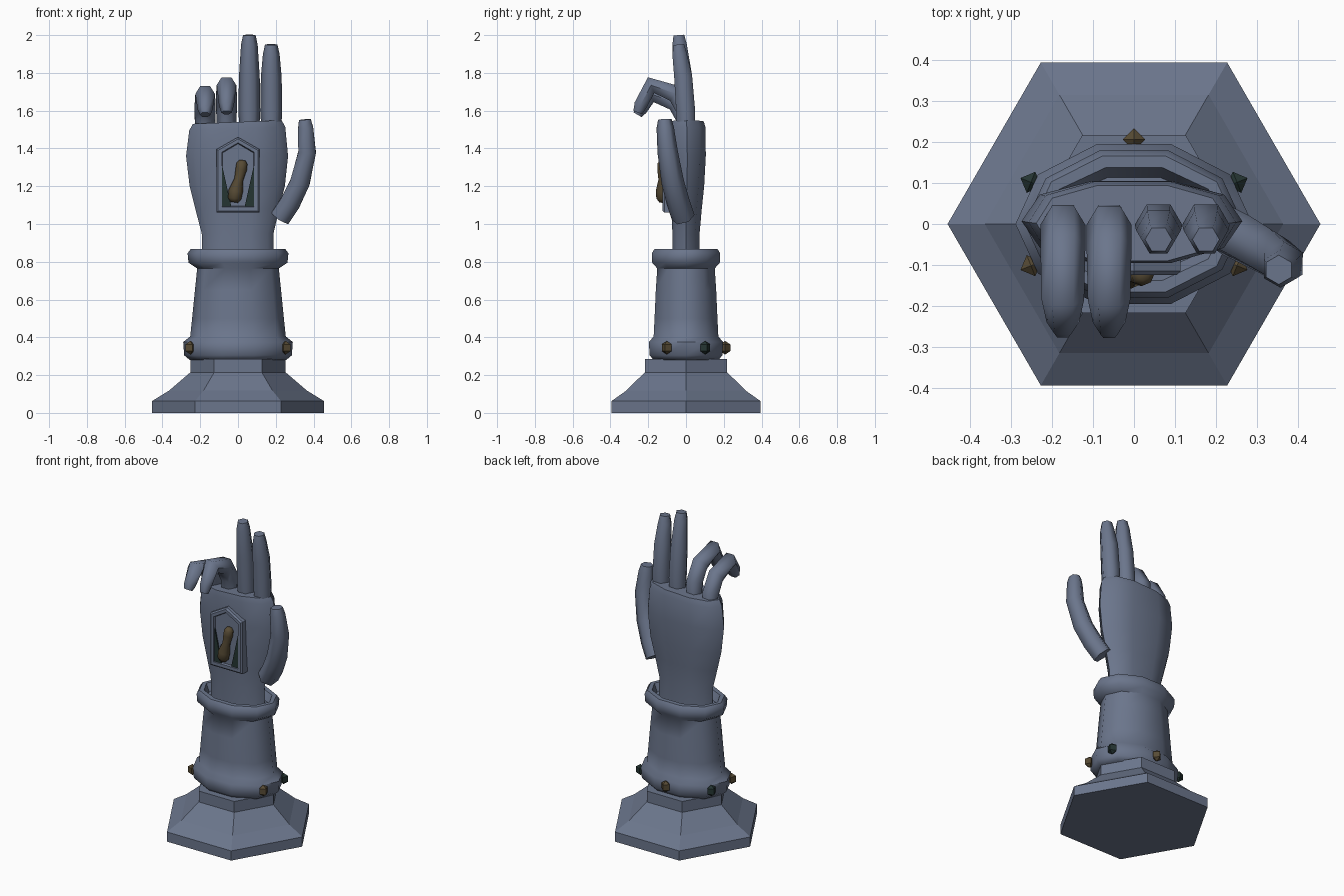
import bpy, bmesh, math
from mathutils import Vector

if "Cube" in bpy.data.objects:
    bpy.data.objects.remove(bpy.data.objects["Cube"])


def material(name, rgb):
    m = bpy.data.materials.new(name)
    m.diffuse_color = (*rgb, 1)
    m.use_nodes = True
    m.node_tree.nodes["Principled BSDF"].inputs["Base Color"].default_value = m.diffuse_color
    return m


STONE = material("blue_grey_stone", (0.147, 0.18, 0.262))
BRONZE = material("dark_bronze", (0.095, 0.07, 0.035))
GREEN = material("dark_green", (0.018, 0.035, 0.032))


def loft(name, rings, mat, smooth=None):
    """Skin a list of equal-length point rings and cap both ends."""
    bm = bmesh.new()
    vs = [[bm.verts.new(p) for p in r] for r in rings]
    n = len(vs[0])
    for a, b in zip(vs, vs[1:]):
        for i in range(n):
            j = (i + 1) % n
            bm.faces.new((a[i], a[j], b[j], b[i]))
    bm.faces.new(vs[0][::-1])
    bm.faces.new(vs[-1])
    bmesh.ops.recalc_face_normals(bm, faces=bm.faces)
    me = bpy.data.meshes.new(name)
    bm.to_mesh(me)
    bm.free()
    me.materials.append(mat)
    ob = bpy.data.objects.new(name, me)
    bpy.context.collection.objects.link(ob)
    if smooth:
        bpy.ops.object.select_all(action='DESELECT')
        bpy.context.view_layer.objects.active = ob
        ob.select_set(True)
        bpy.ops.object.shade_smooth_by_angle(angle=math.radians(smooth))
    return ob


def ellipse(n, rx, ry, z, cx=0, cy=0, power=1.0, tilt=0.0):
    pts = []
    for i in range(n):
        a = 2 * math.pi * i / n
        c, s = math.cos(a), math.sin(a)
        x = cx + rx * math.copysign(abs(c) ** power, c)
        y = cy + ry * math.copysign(abs(s) ** power, s)
        pts.append((x, y, z + tilt * x))
    return pts


def tube(name, path, radii, ref, mat, n=6, smooth=65):
    """Sweep an n-sided section along a path."""
    pts = [Vector(p) for p in path]
    rings = []
    for i, p in enumerate(pts):
        d1 = (p - pts[max(i - 1, 0)]).normalized()
        d2 = (pts[min(i + 1, len(pts) - 1)] - p).normalized()
        t = (d1 + d2).normalized()
        u = Vector(ref)
        u = (u - t * u.dot(t)).normalized()
        v = t.cross(u)
        rings.append([p + radii[i] * (u * math.cos(2 * math.pi * k / n) +
                                      v * math.sin(2 * math.pi * k / n)) for k in range(n)])
    return loft(name, rings, mat, smooth)


# Hexagonal plinth
loft("plinth", [ellipse(6, r, r, z) for r, z in
                [(0.456, 0), (0.456, 0.062), (0.365, 0.118), (0.252, 0.215), (0.252, 0.285)]], STONE)

# Sleeve with swollen lower band and rolled cuff
sleeve = [(0.255, 0.18, 0.28), (0.285, 0.203, 0.305), (0.29, 0.206, 0.375), (0.253, 0.18, 0.405),
          (0.243, 0.175, 0.5), (0.228, 0.168, 0.65), (0.216, 0.16, 0.765), (0.262, 0.188, 0.795),
          (0.267, 0.19, 0.845), (0.25, 0.175, 0.868), (0.225, 0.145, 0.868), (0.205, 0.12, 0.82)]
loft("sleeve", [ellipse(10, rx, ry, z) for rx, ry, z in sleeve], STONE, 50)

# Palm and wrist: half width, half depth, height, x and y centre
palm = [(0.188, 0.075, 0.80, 0, 0), (0.190, 0.075, 0.95, -0.002, 0), (0.222, 0.084, 1.08, -0.004, 0.003),
        (0.252, 0.094, 1.2, -0.004, 0.006), (0.27, 0.102, 1.36, -0.005, 0.007),
        (0.254, 0.104, 1.505, -0.004, 0.004), (0.235, 0.096, 1.54, -0.004, 0.002)]
loft("palm", [ellipse(10, rx, ry, z, cx, cy, 0.85, 0.04 if z > 1.5 else 0)
              for rx, ry, z, cx, cy in palm], STONE, 50)

# Straight fingers
for name, x, top in (("middle_finger", 0.06, 2.0), ("index_finger", 0.176, 1.95)):
    tube(name, [(x, 0, 1.49), (x, -0.002, 1.6), (x, -0.015, 1.78), (x, -0.034, top - 0.05), (x, -0.038, top)],
         [0.052, 0.058, 0.055, 0.044, 0.033], (1, 0, 0), STONE)

# Curled fingers
for name, x, dz in (("ring_finger", -0.061, 0), ("little_finger", -0.174, -0.047)):
    tube(name, [(x, 0.005, 1.49), (x, -0.002, 1.6 + dz), (x, -0.055, 1.69 + dz), (x, -0.185, 1.735 + dz),
                (x, -0.24, 1.63 + dz / 2), (x, -0.256, 1.59 + dz / 4)],
         [0.05, 0.055, 0.055, 0.052, 0.04, 0.028], (1, 0, 0), STONE)

# Thumb
tube("thumb", [(0.225, -0.015, 1.035), (0.275, -0.04, 1.11), (0.328, -0.07, 1.22), (0.366, -0.097, 1.38),
               (0.358, -0.11, 1.51), (0.354, -0.112, 1.553)],
     [0.062, 0.062, 0.06, 0.054, 0.046, 0.036], (0, 1, 0), STONE)


# Pointed plaque on the palm: raised frame around a sunken panel
def gable(w, z0, z1, peak, y):
    return [(-w, y, z0), (w, y, z0), (w, y, z1), (0, y, peak), (-w, y, z1)]


loft("plaque", [gable(0.114, 1.06, 1.395, 1.46, -0.04), gable(0.114, 1.06, 1.395, 1.46, -0.115),
                gable(0.105, 1.07, 1.39, 1.45, -0.125), gable(0.086, 1.09, 1.38, 1.43, -0.125),
                gable(0.082, 1.094, 1.376, 1.425, -0.111)], STONE)

# Green inlay wedges in the lower corners of the panel
for side, s in (("left", -1), ("right", 1)):
    tri = [(s * 0.084, 1.31), (s * 0.084, 1.09), (s * 0.035, 1.09)]
    loft(side + "_inlay", [[(x, y, z) for x, z in tri] for y in (-0.11, -0.119)], GREEN)

# Bronze handle in the panel
tube("handle", [(-0.021, -0.122, 1.115), (-0.018, -0.122, 1.135), (-0.012, -0.122, 1.175), (0.004, -0.122, 1.235),
                (0.017, -0.122, 1.29), (0.021, -0.122, 1.32), (0.023, -0.122, 1.338)],
     [0.02, 0.035, 0.038, 0.024, 0.03, 0.029, 0.016], (1, 0, 0), BRONZE, 8)

# Faceted studs around the sleeve band
for i, (x, y, mat) in enumerate([(0, 0.207, BRONZE), (-0.252, -0.102, BRONZE), (0.252, -0.102, BRONZE),
                                 (-0.252, 0.102, GREEN), (0.252, 0.102, GREEN)]):
    bpy.ops.mesh.primitive_uv_sphere_add(segments=4, ring_count=2, radius=1, location=(x, y, 0.345))
    ob = bpy.context.object
    ob.name = "stud_%d" % (i + 1)
    ob.scale = (0.032, 0.032, 0.036)
    ob.rotation_euler.z = math.atan2(y, x)
    ob.data.materials.append(mat)
